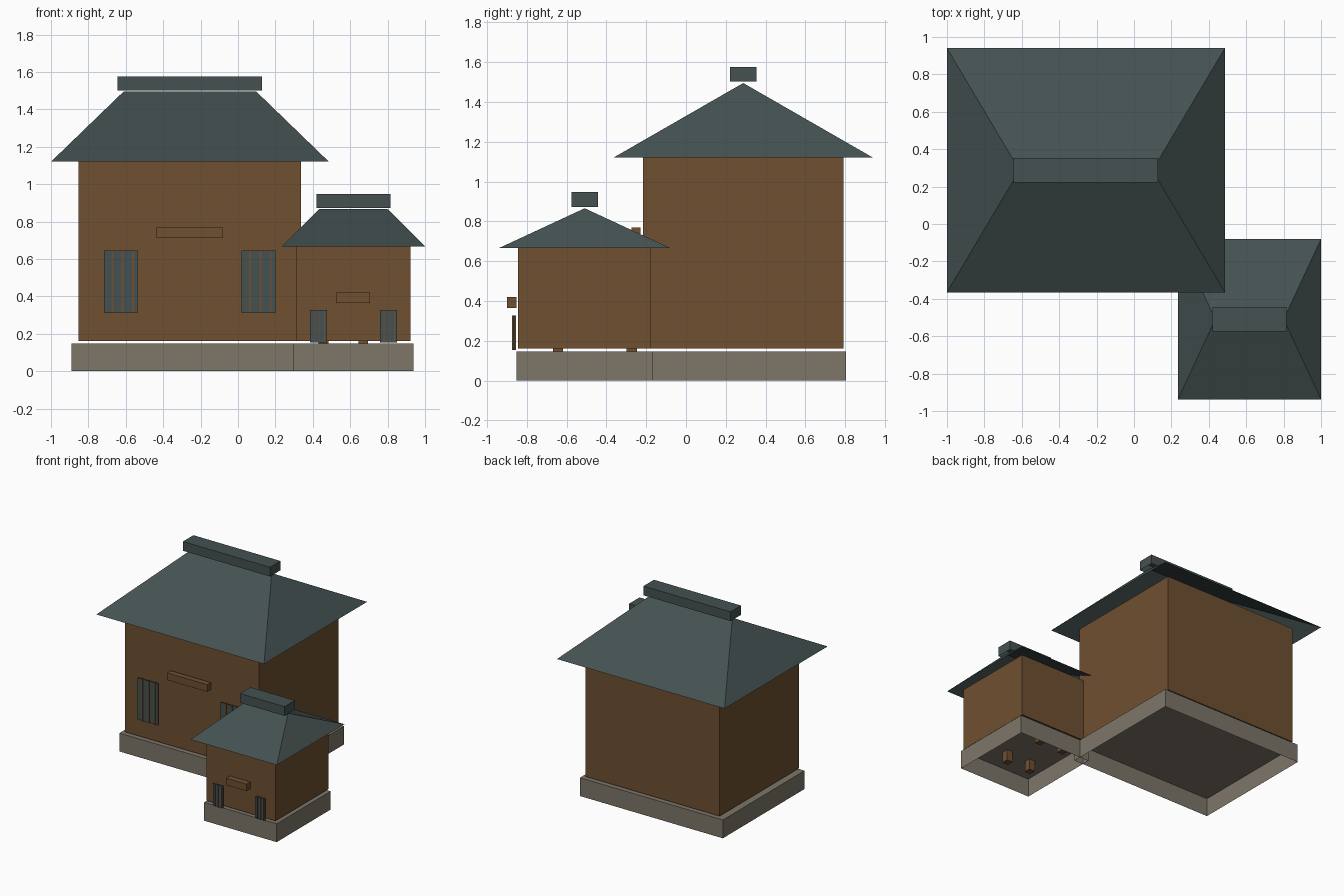
import bpy, bmesh

if "Cube" in bpy.data.objects:
    bpy.data.objects.remove(bpy.data.objects["Cube"])


def material(name, rgb):
    m = bpy.data.materials.new(name)
    m.diffuse_color = (*rgb, 1)
    m.use_nodes = True
    m.node_tree.nodes["Principled BSDF"].inputs["Base Color"].default_value = m.diffuse_color
    return m


WOOD = material("brown wood", (0.156, 0.08, 0.030))
TILE = material("slate roof", (0.059, 0.082, 0.082))
STONE = material("grey stone", (0.205, 0.180, 0.141))


def add_object(name, bm, mat):
    mesh = bpy.data.meshes.new(name)
    bmesh.ops.recalc_face_normals(bm, faces=bm.faces)
    bm.to_mesh(mesh)
    bm.free()
    mesh.materials.append(mat)
    ob = bpy.data.objects.new(name, mesh)
    bpy.context.collection.objects.link(ob)
    return ob


def box(name, x, y, z, mat, open_bottom=False):
    """Box from (min, max) ranges, optionally hollow from below."""
    bm = bmesh.new()
    bmesh.ops.create_cube(bm, size=1)
    for v in bm.verts:
        v.co = [r[0] if c < 0 else r[1] for c, r in zip(v.co, (x, y, z))]
    bm.normal_update()
    if open_bottom:
        down = [f for f in bm.faces if f.normal.z < -0.5]
        bmesh.ops.delete(bm, geom=down, context='FACES_ONLY')
    return add_object(name, bm, mat)


def span(center, half):
    return (center - half, center + half)


def hip_roof(name, cx, cy, hx, hy, z0, z1, ridge):
    """Four slopes meeting in a ridge along x, open underneath."""
    bm = bmesh.new()
    a, b, c, d = [bm.verts.new((cx + sx * hx, cy + sy * hy, z0))
                  for sx, sy in ((-1, -1), (1, -1), (1, 1), (-1, 1))]
    l, r = [bm.verts.new((cx + s * ridge, cy, z1)) for s in (-1, 1)]
    for f in ((a, b, r, l), (b, c, r), (c, d, l, r), (d, a, l)):
        bm.faces.new(f)
    return add_object(name, bm, TILE)


def window(name, x, y, z, width):
    """Dark plate with three narrow wooden bars."""
    box(name + "_plate", (x, x + width), span(y, 0.003), z, TILE)
    for i in range(3):
        bx = x + width * (0.25 + 0.305 * i)
        box(f"{name}_bar_{i + 1}", span(bx, width * 0.028), span(y, 0.010), z, WOOD)


def house(name, cx, cy, base, wall, eave, z_eave, z_top, ridge, cap):
    box(name + "_base", span(cx, base[0]), span(cy, base[1]), (0, 0.147), STONE, True)
    box(name + "_walls", span(cx, wall[0]), span(cy, wall[1]), (0.162, z_eave), WOOD)
    hip_roof(name + "_roof", cx, cy, eave[0], eave[1], z_eave, z_top, ridge)
    box(name + "_ridge_cap", span(cx, cap), span(cy, 0.066),
        (z_top + 0.007, z_top + 0.081), TILE, True)


# the two buildings
house("main_house", -0.257, 0.2875, (0.633, 0.517), (0.595, 0.504),
      (0.743, 0.6525), 1.12, 1.495, 0.355, 0.386)
house("gatehouse", 0.6175, -0.509, (0.321, 0.342), (0.305, 0.334),
      (0.3825, 0.4285), 0.667, 0.866, 0.183, 0.197)

# sign boards
box("main_sign_board", (-0.435, -0.08), (-0.275, -0.229), (0.712, 0.769), WOOD)
box("gatehouse_sign_board", (0.523, 0.706), (-0.90, -0.852), (0.365, 0.421), WOOD)

# barred windows
for side, xm, xs in (("left", -0.717, 0.384), ("right", 0.02, 0.758)):
    window("main_window_" + side, xm, -0.245, (0.31, 0.645), 0.18)
    window("gatehouse_window_" + side, xs, -0.865, (0.153, 0.328), 0.091)

# short posts carrying the gatehouse
for i, px in enumerate((0.457, 0.669)):
    for j, py in enumerate((-0.643, -0.273)):
        box(f"gatehouse_post_{i}{j}", span(px, 0.026), span(py, 0.026),
            (0.06, 0.17), WOOD)
